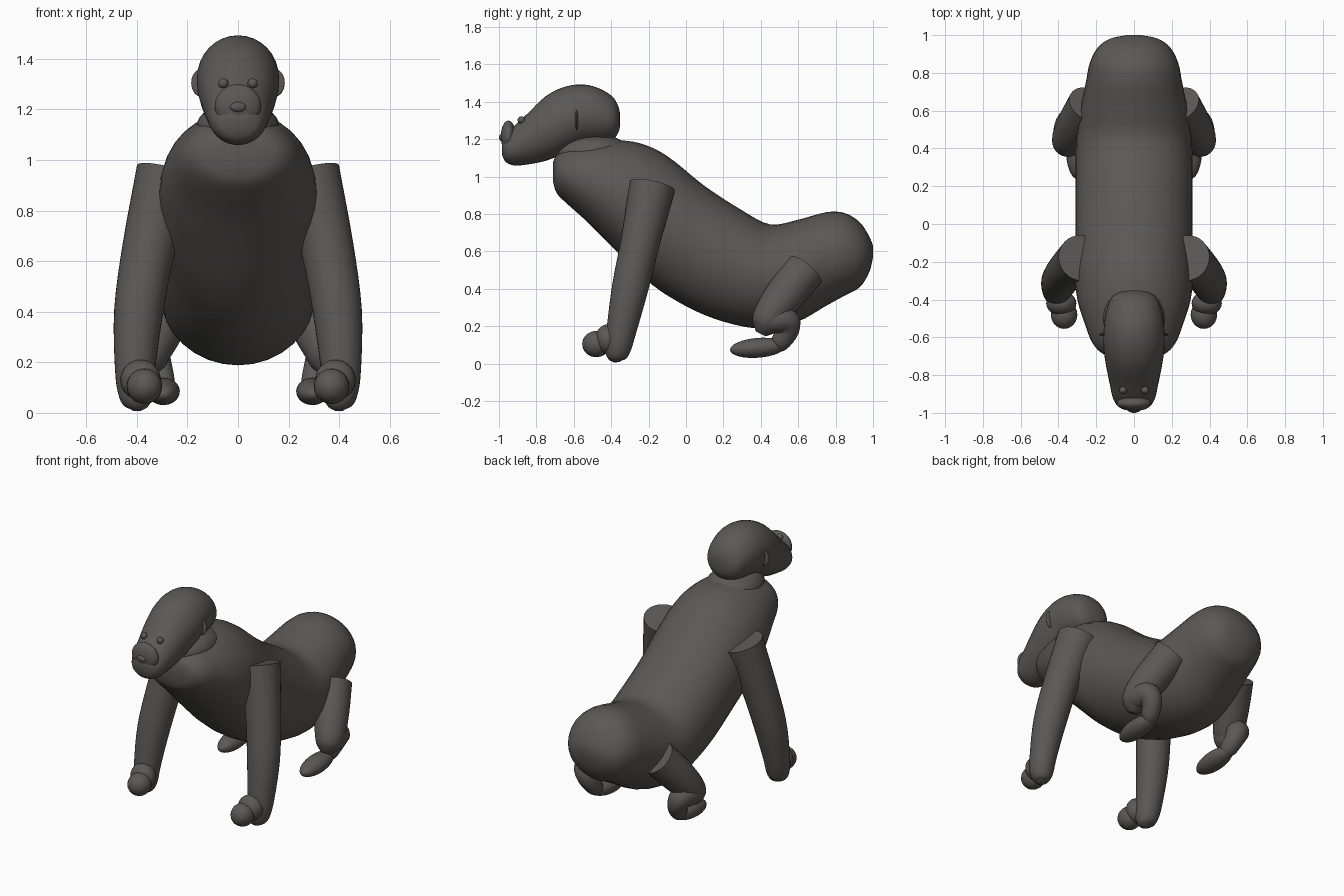
import bpy, bmesh, math
from mathutils import Vector

if "Cube" in bpy.data.objects:
    bpy.data.objects.remove(bpy.data.objects["Cube"])

fur = bpy.data.materials.new("dark grey fur")
fur.diffuse_color = (0.105, 0.099, 0.095, 1)
fur.use_nodes = True
fur.node_tree.nodes["Principled BSDF"].inputs["Base Color"].default_value = fur.diffuse_color


def finish(name, bm, mirror=False):
    bmesh.ops.recalc_face_normals(bm, faces=bm.faces)
    me = bpy.data.meshes.new(name)
    bm.to_mesh(me)
    bm.free()
    ob = bpy.data.objects.new(name, me)
    bpy.context.collection.objects.link(ob)
    me.materials.append(fur)
    bpy.ops.object.select_all(action='DESELECT')
    ob.select_set(True)
    bpy.context.view_layer.objects.active = ob
    bpy.ops.object.shade_smooth_by_angle(angle=math.radians(50))
    if mirror:
        ob.modifiers.new("mirror", 'MIRROR').use_mirror_merge = False
    return ob


def spline(rows, steps=4):
    """Catmull-Rom through the rows of numbers."""
    p = [Vector(r) for r in rows]
    p = [2 * p[0] - p[1]] + p + [2 * p[-1] - p[-2]]
    out = []
    for i in range(1, len(p) - 2):
        a, b, c, d = p[i - 1:i + 3]
        for s in range(steps):
            t = s / steps
            out.append(0.5 * (2 * b + (c - a) * t + (2 * a - 5 * b + 4 * c - d) * t * t
                              + (3 * b - a - 3 * c + d) * t ** 3))
    return out + [p[-2]]


def loft(name, rings, mirror=False):
    """Skin rings given as (centre, side axis, up axis), with capped ends."""
    bm = bmesh.new()
    n, prev = 32, None
    for c, u, v in rings:
        ring = [bm.verts.new(c + u * math.cos(math.tau * k / n) + v * math.sin(math.tau * k / n))
                for k in range(n)]
        if prev:
            for k in range(n):
                bm.faces.new((prev[k], prev[(k + 1) % n], ring[(k + 1) % n], ring[k]))
        else:
            bm.faces.new(ring)
        prev = ring
    bm.faces.new(prev)
    return finish(name, bm, mirror)


def slices(name, rows):
    """Loft upright slices: y, bottom z, top z, half width."""
    loft(name, [(Vector((0, y, (lo + hi) / 2)), Vector((w, 0, 0)), Vector((0, 0, (hi - lo) / 2)))
                for y, lo, hi, w in spline(rows)])


def limb(name, rows):
    """Mirrored tube along a path: x, y, z, radius."""
    pts = spline(rows)
    rings = []
    for i, p in enumerate(pts):
        t = (pts[min(i + 1, len(pts) - 1)] - pts[max(i - 1, 0)]).xyz.normalized()
        u = (Vector((1, 0, 0)) - t * t.x).normalized()
        rings.append((p.xyz, u * p.w, t.cross(u) * p.w))
    loft(name, rings, True)


def blob(name, centre, radii, tilt=0, mirror=False):
    """Ellipsoid, tilted about x."""
    bm = bmesh.new()
    bmesh.ops.create_uvsphere(bm, u_segments=24, v_segments=16, radius=1)
    for v in bm.verts:
        x, y, z = (a * b for a, b in zip(v.co, radii))
        c, s = math.cos(tilt), math.sin(tilt)
        v.co = Vector((x, y * c - z * s, y * s + z * c)) + Vector(centre)
    finish(name, bm, mirror)


# torso from chest to rump
slices("torso", [
    (-0.71, 0.97, 1.08, 0.07), (-0.69, 0.91, 1.12, 0.16), (-0.63, 0.85, 1.16, 0.22),
    (-0.53, 0.76, 1.185, 0.26), (-0.4, 0.63, 1.195, 0.30), (-0.25, 0.48, 1.18, 0.315),
    (-0.1, 0.365, 1.11, 0.31), (0.1, 0.26, 0.95, 0.31), (0.3, 0.2, 0.82, 0.31),
    (0.45, 0.19, 0.745, 0.305), (0.6, 0.225, 0.77, 0.285), (0.75, 0.31, 0.81, 0.255),
    (0.85, 0.365, 0.805, 0.235), (0.93, 0.41, 0.755, 0.195), (0.98, 0.49, 0.68, 0.13),
    (1.0, 0.57, 0.63, 0.04)])

# neck and head
blob("neck", (0, -0.5, 1.13), (0.165, 0.2, 0.1))
slices("head", [
    (-0.985, 1.12, 1.2, 0.04), (-0.965, 1.08, 1.22, 0.085), (-0.92, 1.06, 1.27, 0.112),
    (-0.85, 1.065, 1.335, 0.128), (-0.75, 1.085, 1.43, 0.148), (-0.65, 1.125, 1.48, 0.162),
    (-0.55, 1.17, 1.493, 0.16), (-0.46, 1.18, 1.47, 0.147), (-0.39, 1.2, 1.425, 0.12),
    (-0.36, 1.24, 1.37, 0.075), (-0.352, 1.28, 1.33, 0.03)])
blob("muzzle", (0, -0.95, 1.215), (0.092, 0.04, 0.085))
blob("nose", (0, -0.985, 1.21), (0.032, 0.015, 0.02))
blob("eye", (0.058, -0.88, 1.303), (0.02, 0.02, 0.02), 0, True)
blob("ear", (0.145, -0.585, 1.305), (0.04, 0.008, 0.055), 0, True)

# arms and hands
limb("arm", [
    (0.28, -0.18, 0.95, 0.123), (0.353, -0.245, 0.65, 0.105), (0.393, -0.3, 0.4, 0.097),
    (0.407, -0.345, 0.18, 0.08), (0.404, -0.365, 0.08, 0.07), (0.4, -0.372, 0.03, 0.05),
    (0.4, -0.372, 0.008, 0.015)])
blob("wrist", (0.385, -0.42, 0.13), (0.08, 0.065, 0.08), 0, True)
blob("knuckles", (0.37, -0.48, 0.105), (0.07, 0.075, 0.07), 0, True)

# legs and feet
limb("thigh", [
    (0.24, 0.635, 0.5, 0.11), (0.3, 0.53, 0.37, 0.105), (0.345, 0.45, 0.26, 0.09),
    (0.35, 0.42, 0.2, 0.07), (0.35, 0.4, 0.16, 0.03)])
limb("shin", [
    (0.37, 0.4, 0.23, 0.03), (0.365, 0.44, 0.23, 0.065), (0.345, 0.53, 0.235, 0.072),
    (0.32, 0.545, 0.18, 0.06), (0.3, 0.5, 0.11, 0.05), (0.3, 0.47, 0.08, 0.025)])
blob("foot", (0.295, 0.385, 0.085), (0.065, 0.15, 0.053), 0.08, True)
